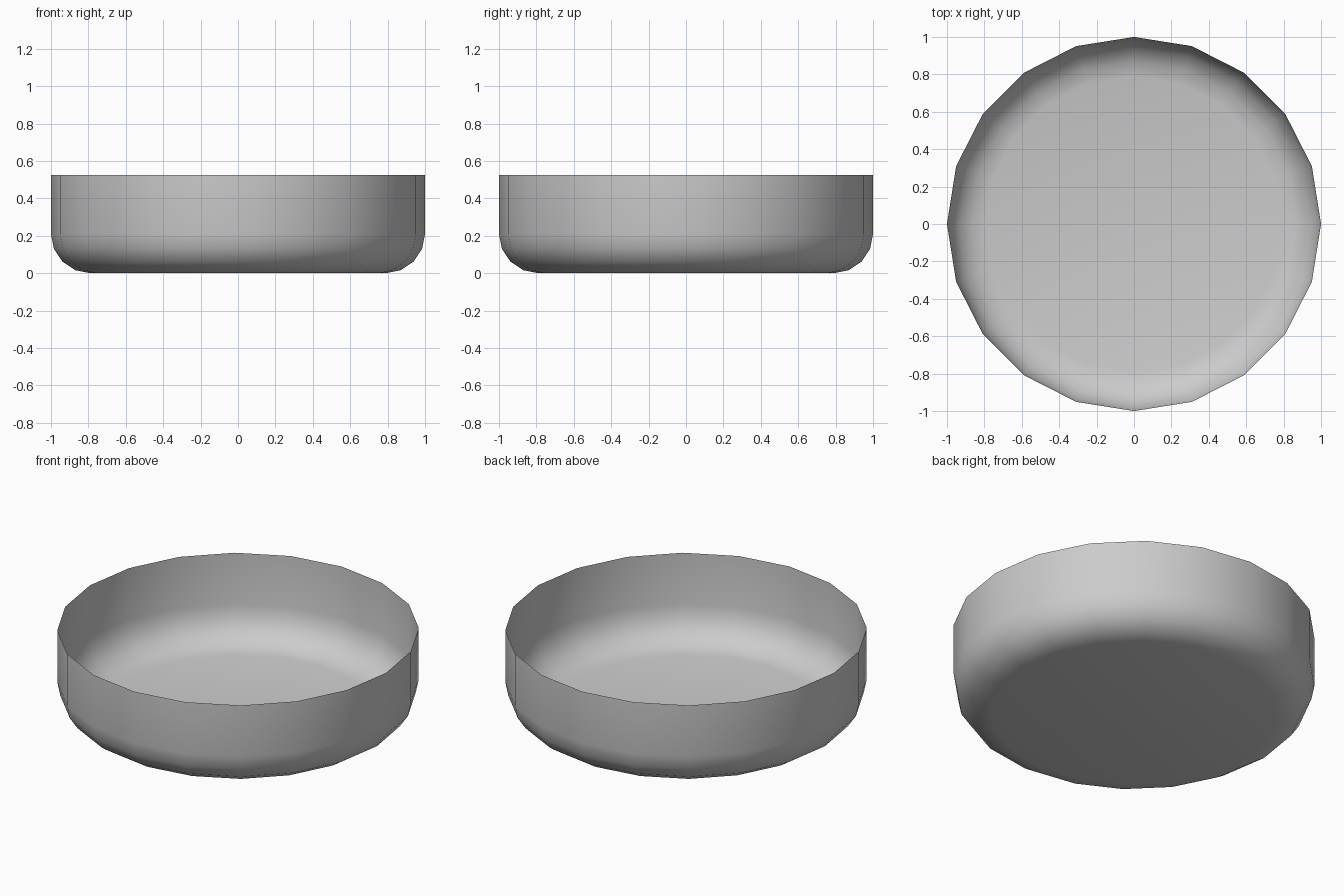
import bpy, bmesh
from math import cos, sin, pi

if "Cube" in bpy.data.objects:
    bpy.data.objects.remove(bpy.data.objects["Cube"])

SIDES = 20
RADIUS = 1.0
HEIGHT = 0.525
BEND = 0.21      # radius of the rounded lower edge
STEPS = 4

# Profile from the flat base, round the lower bend, up to the open rim
profile = []
for i in range(STEPS + 1):
    a = pi / 2 * i / STEPS
    profile.append((RADIUS - BEND + BEND * sin(a), BEND - BEND * cos(a)))
profile.append((RADIUS, HEIGHT))

# Thin open dish spun from the profile
bm = bmesh.new()
rings = [[bm.verts.new((r * cos(2 * pi * k / SIDES), r * sin(2 * pi * k / SIDES), z))
          for k in range(SIDES)] for r, z in profile]
bm.faces.new(rings[0][::-1])
for low, high in zip(rings, rings[1:]):
    for k in range(SIDES):
        n = (k + 1) % SIDES
        bm.faces.new((low[k], low[n], high[n], high[k]))
for f in bm.faces:
    f.smooth = True

mesh = bpy.data.meshes.new("dish")
bm.to_mesh(mesh)
bm.free()
dish = bpy.data.objects.new("dish", mesh)
bpy.context.collection.objects.link(dish)
